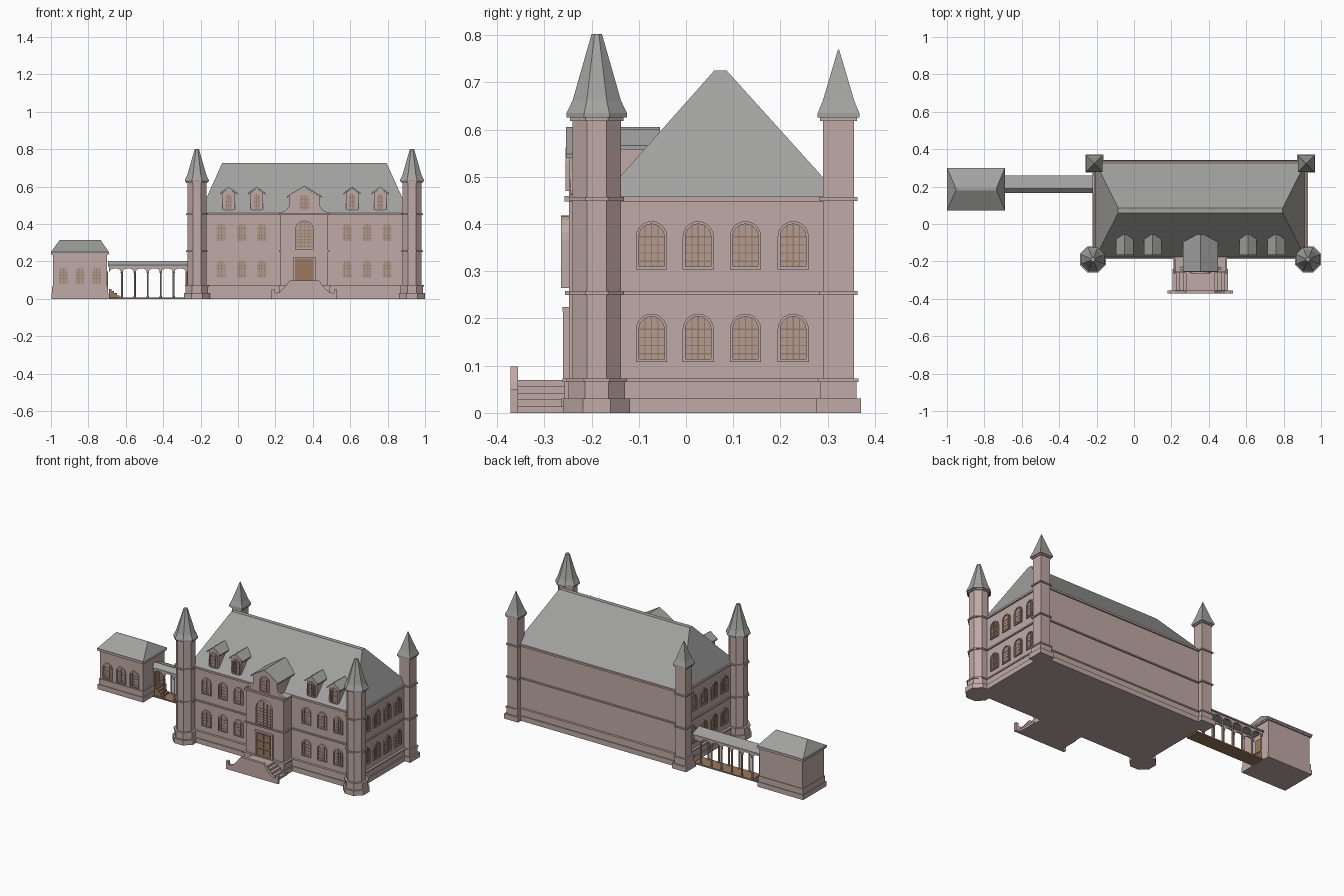
import bpy, bmesh, math

if "Cube" in bpy.data.objects:
    bpy.data.objects.remove(bpy.data.objects["Cube"])


def material(name, rgb):
    m = bpy.data.materials.new(name)
    m.diffuse_color = (*rgb, 1)
    m.use_nodes = True
    m.node_tree.nodes["Principled BSDF"].inputs["Base Color"].default_value = m.diffuse_color
    return m


WALL = material("pink stone", (0.52, 0.40, 0.38))
ROOF = material("grey slate", (0.36, 0.36, 0.355))
WOOD = material("brown wood", (0.32, 0.19, 0.11))
PANE = material("window pane", (0.45, 0.335, 0.30))


class Part:
    """Collects closed solids into one object of one colour."""
    def __init__(self, name, mat):
        self.name, self.mat, self.bm = name, mat, bmesh.new()

    def loft(self, loops, cap=True, closed=False):
        rows = [[self.bm.verts.new(p) for p in loop] for loop in loops]
        n = len(rows[0])
        pairs = list(zip(rows, rows[1:])) + ([(rows[-1], rows[0])] if closed else [])
        for a, b in pairs:
            for i in range(n):
                j = (i + 1) % n
                self.bm.faces.new((a[i], a[j], b[j], b[i]))
        if cap and not closed:
            self.bm.faces.new(rows[0][::-1])
            self.bm.faces.new(rows[-1])

    def box(self, x0, x1, y0, y1, z0, z1):
        self.loft([rect(x0, x1, y0, y1, z) for z in (z0, z1)])

    def prism(self, outline, place, d0, d1):
        self.loft([[place(u, v, d) for u, v in outline] for d in (d0, d1)])

    def tower(self, cx, cy, sides, profile):
        loops = []
        for z, a in profile:
            r = a / math.cos(math.pi / sides)
            loops.append([(cx + r * math.cos(math.tau * (i + .5) / sides),
                           cy + r * math.sin(math.tau * (i + .5) / sides), z)
                          for i in range(sides)])
        self.loft(loops)

    def done(self):
        bmesh.ops.recalc_face_normals(self.bm, faces=self.bm.faces)
        me = bpy.data.meshes.new(self.name)
        self.bm.to_mesh(me)
        self.bm.free()
        me.materials.append(self.mat)
        bpy.context.collection.objects.link(bpy.data.objects.new(self.name, me))


def rect(x0, x1, y0, y1, z):
    return [(x0, y0, z), (x1, y0, z), (x1, y1, z), (x0, y1, z)]


# Wall placements: u along the wall, v up, d outward
def front(y):
    return lambda u, v, d: (u, y - d, v)


def side(x, s):
    return lambda u, v, d: (x + s * d, u, v)


def arch(c, w, z0, z1, inset=0):
    h, zs = w / 2 - inset, z1 - w / 2
    pts = [(c - h, z0 + inset), (c + h, z0 + inset)]
    return pts + [(c + h * math.cos(math.pi * i / 10), zs + h * math.sin(math.pi * i / 10))
                  for i in range(11)]


frames, panes, bars = Part("window_frames", WALL), Part("window_panes", PANE), Part("window_bars", WOOD)


def window(place, c, w, z0, z1, rows=4):
    o, i = arch(c, w, z0, z1), arch(c, w, z0, z1, .006)
    frames.loft([[place(u, v, d) for u, v in ring]
                 for ring, d in ((o, 0), (o, .007), (i, .007), (i, 0))], closed=True)
    panes.prism(i, place, -.004, .001)
    h, zs, t = w / 2 - .006, z1 - w / 2, .0012
    for k in (-1, 0, 1):
        u, top = c + k * h * .5, zs + h * math.sqrt(1 - k * k * .25)
        bars.prism([(u - t, z0 + .006), (u + t, z0 + .006), (u + t, top), (u - t, top)], place, 0, .003)
    for k in range(1, rows + 1):
        v = z0 + (zs - z0) * k / rows
        bars.prism([(c - h, v - t), (c + h, v - t), (c + h, v + t), (c - h, v + t)], place, 0, .003)


# Main block with plinth and string courses
X0, X1, Y0, Y1 = -.205, .915, -.172, .326
LEVELS = [(0, .03, .016), (.03, .065, .009), (.065, .073, .014), (.25, .258, .008), (.448, .459, .009)]
walls = Part("main_walls", WALL)
walls.box(X0, X1, Y0, Y1, 0, .455)
for a, b, e in LEVELS:
    walls.box(X0 - e, X1 + e, Y0 - e, Y1 + e, a, b)
walls.done()

roof = Part("main_roof", ROOF)
roof.loft([rect(X0 - .001, X1 + .001, -.178, .328, .457), rect(-.085, .795, .06, .086, .725)])
roof.done()

# Entrance bay
bay = Part("entrance_bay", WALL)
bay.box(.228, .482, -.248, -.1, 0, .455)
for a, b, e in LEVELS:
    bay.box(.228 - e, .482 + e, -.248 - e, -.1, a, b)
for s in (-1, 1):  # curved gable shoulders
    pts = [(.355 + s * .07, .457), (.355 + s * .135, .457)]
    pts += [(.355 + s * (.135 - .055 * math.sin(t * math.pi / 10)),
             .512 - .05 * math.cos(t * math.pi / 10)) for t in range(6)]
    bay.prism(pts + [(.355 + s * .07, .512)], front(-.23), 0, .015)
bay.done()

# Dormers
dormers, caps = Part("dormer_walls", WALL), Part("dormer_roofs", ROOF)


def dormer(c, w, z0, eave, peak, y, over, back):
    h, g = w / 2, w / 2 + over
    dormers.prism([(c - h, z0), (c + h, z0), (c + h, eave), (c, peak - .009), (c - h, eave)],
                  front(y), 0, back - y and -(back - y))
    caps.prism([(c - g, eave - .008), (c, peak - .009), (c + g, eave - .008),
                (c + g, eave), (c, peak), (c - g, eave)], front(y), .006, -(back - y + .025))


for c in (-.05, .1, .61, .76):
    dormer(c, .066, .457, .566, .6, -.16, .013, -.08)
    window(front(-.16), c, .048, .475, .566, 3)
dormer(.355, .16, .457, .548, .605, -.248, .014, -.08)
window(front(-.248), .355, .064, .47, .562, 3)
dormers.done()
caps.done()

# Windows of the main block
for z0, z1 in ((.108, .21), (.304, .406)):
    for c in (-.09, .02, .127, .583, .69, .797):
        window(front(Y0), c, .062, z0, z1)
    for c in (-.073, .026, .126, .227):
        window(side(X1, 1), c, .066, z0, z1)
        window(side(X0, -1), c, .066, z0, z1)
window(front(-.258), .355, .102, .265, .418, 6)
surround = Part("tall_window_backing", WALL)
surround.prism(arch(.355, .102, .265, .418), front(-.248), -.004, .01)
surround.done()

# Front door: two leaves with raised panels
door = Part("front_door", WOOD)
door.box(.306, .404, -.254, -.24, .073, .215)
for x in (.312, .358):
    for z in (.085, .132, .176):
        door.box(x, x + .04, -.258, -.25, z, z + .034)
door.done()
lintel = Part("door_lintel", WALL)
lintel.box(.296, .414, -.262, -.24, .215, .224)
for x in (.296, .404):
    lintel.box(x, x + .01, -.26, -.24, .073, .215)
lintel.done()

# Double-sided front stair with sloping parapet
stair = Part("front_stair", WALL)
for k in range(5):
    e = .012 + .018 * k
    stair.box(.195 + e, .515 - e, -.358, -.24, 0, .014 * (k + 1))
half = [(.175, .0), (.12, 0), (.0, 0)]
left = [(-.175, 0), (-.175, .05), (-.158, .05), (-.158, .03), (-.135, .034), (-.105, .062), (-.078, .098)]
outline = left + [(-u, v) for u, v in reversed(left)]
stair.prism([(.355 + u, v) for u, v in outline], front(-.356), 0, .016)
stair.done()

# Corner towers: octagonal in front, square behind
towers, spires = Part("tower_shafts", WALL), Part("tower_spires", ROOF)


def tower(cx, cy, n, a, base, lip, top, tip):
    prof = [(0, base), (.03, base), (.03, base - .01), (.065, base - .01), (.065, base - .006),
            (.073, base - .006), (.073, a)]
    for z in (.25, .449):
        prof += [(z, a), (z, a + .007), (z + .008, a + .007), (z + .008, a)]
    prof += [(.618, a), (.618, a + .006), (.627, a + .006)]
    towers.tower(cx, cy, n, prof)
    spires.tower(cx, cy, n, [(.626, lip), (.635, lip), (.662, a), (top, tip)])


for x in (-.22, .93):
    tower(x, -.189, 8, .051, .07, .064, .802, .011)
for x in (-.212, .92):
    tower(x, .323, 4, .033, .048, .044, .77, .001)
towers.done()
spires.done()

# Side pavilion
pav = Part("pavilion_walls", WALL)
pav.box(-.99, -.70, .083, .29, 0, .245)
pav.box(-.998, -.692, .075, .298, 0, .03)
pav.box(-.994, -.696, .079, .294, .03, .065)
pav.box(-.998, -.692, .075, .298, .233, .245)
pav.done()
proof = Part("pavilion_roof", ROOF)
proof.loft([rect(-1, -.69, .073, .3, z) for z in (.242, .25)] + [rect(-.953, -.735, .18, .193, .315)])
proof.done()
for c in (-.935, -.845, -.755):
    window(front(.083), c, .062, .073, .172)

# Covered walkway with arcades on both sides
arcade, columns = Part("walkway_arches", WALL), Part("walkway_columns", WALL)
L, R, N = -.69, -.23, 6
step = (-.275 - L) / N
for y in (.180, .252):
    for k in range(N):
        a = L + k * step
        pts = [(a, .178), (a, .145), (a + .005, .145)]
        pts += [(a + step / 2 - (step / 2 - .005) * math.cos(math.pi * i / 8),
                 .145 + .018 * math.sin(math.pi * i / 8)) for i in range(1, 8)]
        pts += [(a + step - .005, .145), (a + step, .145), (a + step, .178)]
        arcade.prism(pts, front(y), 0, .009)
        columns.tower(a + step, y - .0045, 8, [(.005, .007), (.014, .007), (.014, .005),
                                              (.138, .005), (.138, .007), (.147, .007)])
    arcade.box(-.277, R, y - .009, y, .145, .178)
arcade.done()
columns.done()
wroof = Part("walkway_roof", ROOF)
wroof.loft([[(x, y, z) for y, z in ((.165, .172), (.258, .172), (.258, .18), (.19, .203), (.165, .18))]
            for x in (L - .005, R + .01)])
wroof.done()
deck = Part("walkway_floor", WOOD)
deck.box(L, R, .168, .255, 0, .008)
for k in range(4):  # steps up to the pavilion
    deck.box(L, L + .014 * (4 - k), .18, .243, .008, .008 + .011 * (k + 1))
deck.done()
pdoor = Part("pavilion_door", WOOD)
pdoor.box(-.70, -.694, .19, .233, .05, .145)
pdoor.done()

for p in (frames, panes, bars):
    p.done()
